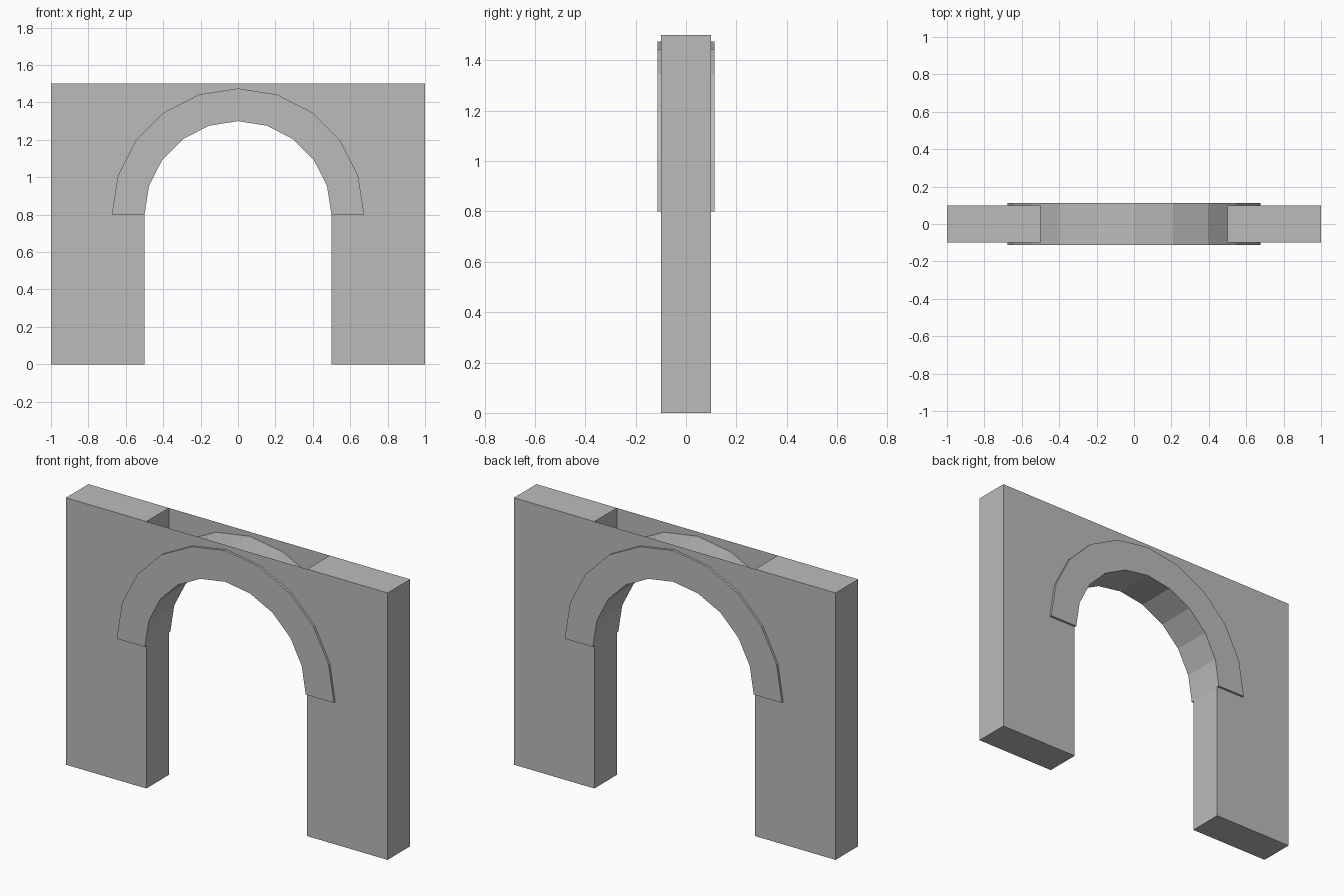
import bpy, bmesh
from math import cos, sin, pi

cube = bpy.data.objects.get("Cube")
if cube:
    bpy.data.objects.remove(cube, do_unlink=True)

HEIGHT, SPRING, HALF_WALL, HALF_RING = 1.5, 0.8, 0.1, 0.113
INNER, OUTER, SEGMENTS = 0.5, 0.675, 10

stone = bpy.data.materials.new("grey stone")
stone.use_nodes = True
grey = (0.5, 0.5, 0.5, 1)
stone.diffuse_color = grey
stone.node_tree.nodes["Principled BSDF"].inputs["Base Color"].default_value = grey


def finish(name, bm):
    mesh = bpy.data.meshes.new(name)
    bm.to_mesh(mesh)
    bm.free()
    mesh.materials.append(stone)
    obj = bpy.data.objects.new(name, mesh)
    bpy.context.collection.objects.link(obj)
    return obj


def arc(radius):
    angles = [pi * i / SEGMENTS for i in range(SEGMENTS + 1)]
    return [(radius * cos(a), SPRING + radius * sin(a)) for a in angles]


def strip(bm, lower, upper, y):
    """Row of quads between two matching outlines in the plane y."""
    a = [bm.verts.new((x, y, z)) for x, z in lower]
    b = [bm.verts.new((x, y, z)) for x, z in upper]
    return [bm.faces.new((a[i], b[i], b[i + 1], a[i + 1]))
            for i in range(len(a) - 1)]


# Solid pillars either side of the opening
for name, side in (("left_pillar", 1), ("right_pillar", -1)):
    bm = bmesh.new()
    bmesh.ops.create_cube(bm, size=1)
    bmesh.ops.scale(bm, vec=(1 - INNER, 2 * HALF_WALL, HEIGHT), verts=bm.verts)
    bmesh.ops.translate(bm, vec=(side * (1 + INNER) / 2, 0, HEIGHT / 2), verts=bm.verts)
    finish(name, bm)

# Thin wall sheets above the arch, leaving an open slot between them
opening = arc(INNER)
for name, side in (("front_panel", -1), ("back_panel", 1)):
    bm = bmesh.new()
    faces = strip(bm, opening, [(x, HEIGHT) for x, z in opening], side * HALF_WALL)
    for f in faces:
        f.normal_update()
        if f.normal.y * side < 0:
            f.normal_flip()
    finish(name, bm)

# Projecting faceted arch ring
bm = bmesh.new()
faces = strip(bm, opening, arc(OUTER), -HALF_RING)
extruded = bmesh.ops.extrude_face_region(bm, geom=faces, use_keep_orig=True)
moved = [v for v in extruded["geom"] if isinstance(v, bmesh.types.BMVert)]
bmesh.ops.translate(bm, vec=(0, 2 * HALF_RING, 0), verts=moved)
bmesh.ops.recalc_face_normals(bm, faces=bm.faces)
finish("arch_ring", bm)
